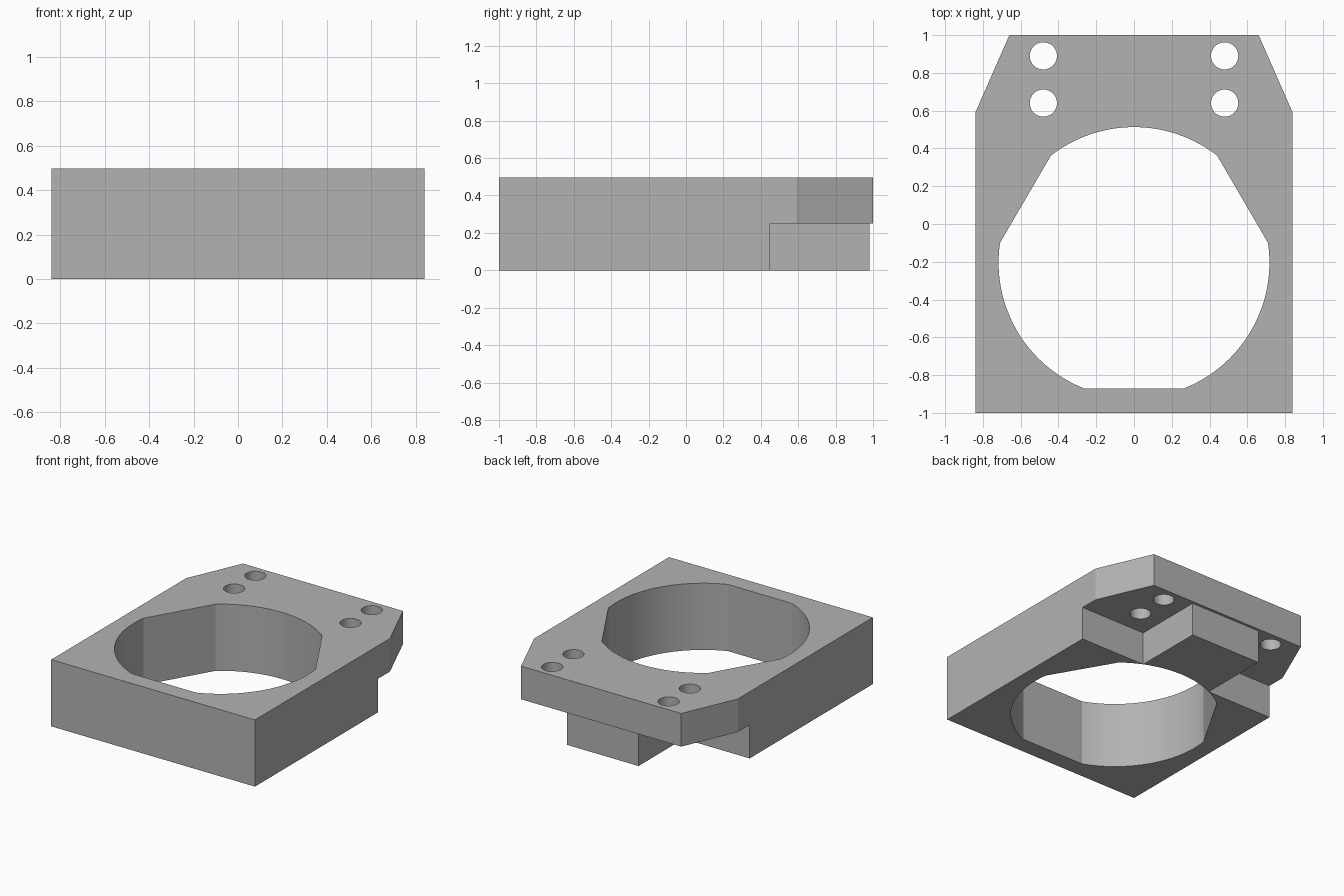
import bpy, bmesh
from math import radians, sin, cos, atan2, pi
from mathutils import Vector

cube = bpy.data.objects.get("Cube")
if cube:
    bpy.data.objects.remove(cube, do_unlink=True)

HEIGHT = 0.497
STEP = 0.25

grey = bpy.data.materials.new("plain grey")
grey.use_nodes = True
colour = (0.45, 0.45, 0.45, 1)
grey.diffuse_color = colour
grey.node_tree.nodes["Principled BSDF"].inputs["Base Color"].default_value = colour


def prism(name, outline, z0, z1):
    """Extrude a closed outline in the xy plane from z0 to z1."""
    bm = bmesh.new()
    base = bm.faces.new([bm.verts.new((x, y, z0)) for x, y in outline])
    up = bmesh.ops.extrude_face_region(bm, geom=[base])["geom"]
    bmesh.ops.translate(bm, vec=(0, 0, z1 - z0),
                        verts=[v for v in up if isinstance(v, bmesh.types.BMVert)])
    bmesh.ops.recalc_face_normals(bm, faces=bm.faces)
    mesh = bpy.data.meshes.new(name)
    bm.to_mesh(mesh)
    bm.free()
    mesh.materials.append(grey)
    obj = bpy.data.objects.new(name, mesh)
    bpy.context.collection.objects.link(obj)
    return obj


def mirrored(half):
    """Close a right-hand half outline with its mirror image."""
    return half + [(-x, y) for x, y in reversed(half)]


def arc(centre, radius, start, end, steps):
    return [(centre[0] + radius * cos(start + (end - start) * i / steps),
             centre[1] + radius * sin(start + (end - start) * i / steps))
            for i in range(steps + 1)]


def cut(target, cutter):
    cutter.hide_render = True
    mod = target.modifiers.new("cut", "BOOLEAN")
    mod.operation, mod.solver, mod.object = "DIFFERENCE", "EXACT", cutter
    bpy.context.view_layer.objects.active = target
    bpy.ops.object.modifier_apply(modifier=mod.name)
    bpy.data.objects.remove(cutter, do_unlink=True)


# Block with bevelled back corners
block = prism("mounting_block",
              mirrored([(0.84, -1), (0.84, 0.59), (0.66, 1)]), 0, HEIGHT)

# Undercut around the central tongue at the back
cut(block, prism("undercut_cutter",
                 mirrored([(1, 0.45), (1, 1.2)])[:2]
                 + [(-1, 1.2), (-1, 0.45), (-0.295, 0.45), (-0.295, 0.98),
                    (0.295, 0.98), (0.295, 0.45)], -0.1, STEP))

# Large round opening with a flat front and two slanted flats
centre, radius = (0, -0.204), 0.717


def angle(x, y):
    return atan2(y - centre[1], x - centre[0])


half = (arc(centre, radius, angle(0.265, -0.873), angle(0.71, -0.1), 32)
        + arc(centre, radius, angle(0.44, 0.362), pi / 2, 20)[:-1])
top = [(0, centre[1] + radius)]
opening = half + top + [(-x, y) for x, y in reversed(half)]
cut(block, prism("opening_cutter", opening, -0.1, HEIGHT + 0.1))

# Four bolt holes
for x in (-0.48, 0.48):
    for y in (0.64, 0.89):
        ring = arc((x, y), 0.072, 0, 2 * pi, 40)[:-1]
        cut(block, prism("bolt_hole_cutter", ring, -0.1, HEIGHT + 0.1))

# Smooth curved walls, crisp edges elsewhere
bpy.ops.object.select_all(action="DESELECT")
block.select_set(True)
bpy.context.view_layer.objects.active = block
bpy.ops.object.shade_smooth_by_angle(angle=radians(20))
